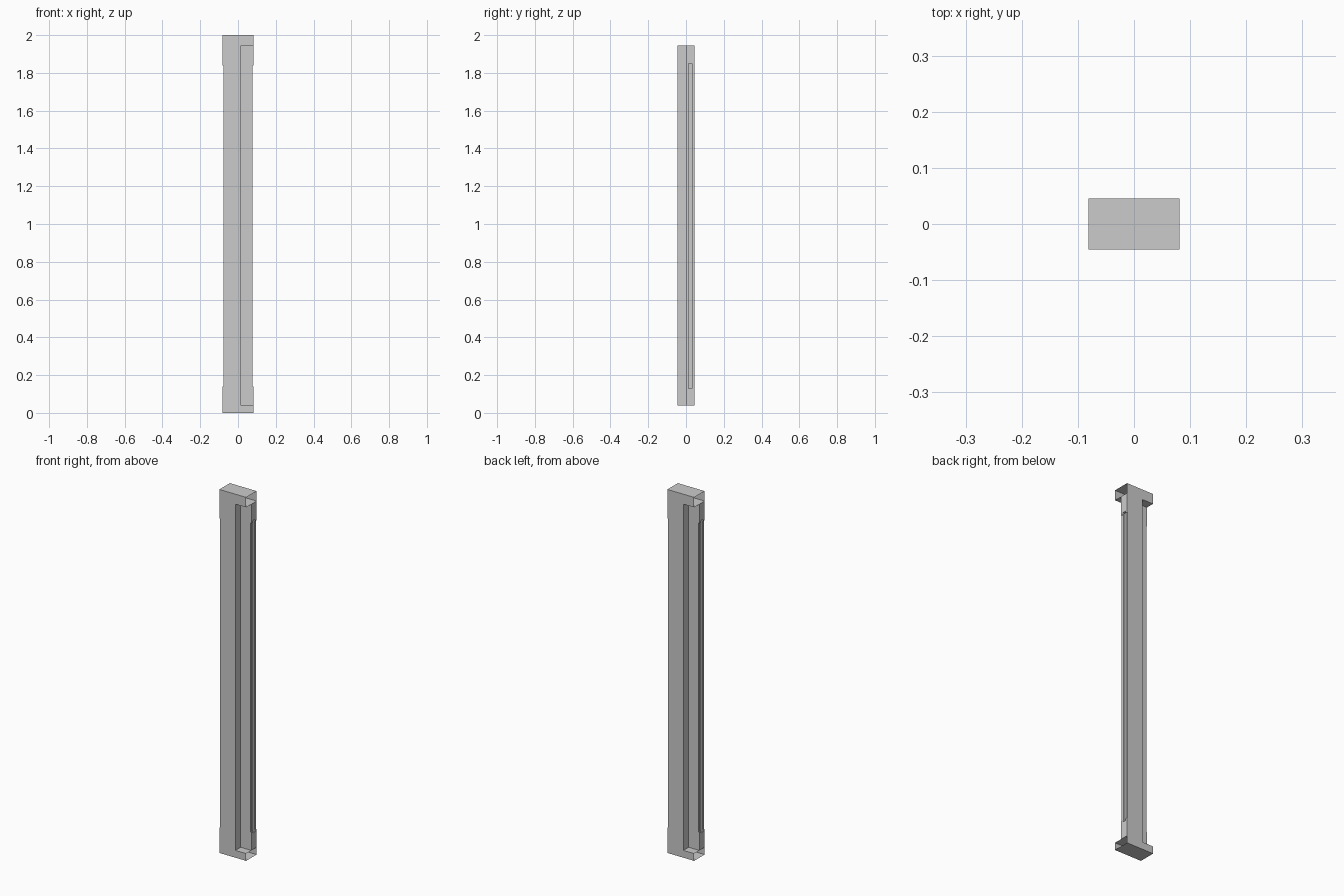
import bpy, bmesh
from math import pi
from mathutils import Matrix

if "Cube" in bpy.data.objects:
    bpy.data.objects.remove(bpy.data.objects["Cube"])

X, Y = 0.0815, 0.0455      # half width and half depth
Z0, Z1, ZT = 0.04, 1.945, 2.0


def new_object(name, bm):
    bmesh.ops.recalc_face_normals(bm, faces=bm.faces)
    me = bpy.data.meshes.new(name)
    bm.to_mesh(me)
    bm.free()
    ob = bpy.data.objects.new(name, me)
    bpy.context.collection.objects.link(ob)
    return ob


def prism(profile, y0, y1):
    """Closed x-z profile extruded along y."""
    bm = bmesh.new()
    face = bm.faces.new([bm.verts.new((x, y0, z)) for x, z in profile])
    out = bmesh.ops.extrude_face_region(bm, geom=[face])
    moved = [v for v in out["geom"] if isinstance(v, bmesh.types.BMVert)]
    bmesh.ops.translate(bm, verts=moved, vec=(0, y1 - y0, 0))
    return bm


def sleeve(name, z0, z1):
    """Four-sided cap, open at both x ends."""
    bm = bmesh.new()
    section = [(-Y, z0), (Y, z0), (Y, z1), (-Y, z1)]
    a = [bm.verts.new((-X, y, z)) for y, z in section]
    b = [bm.verts.new((X, y, z)) for y, z in section]
    for i in range(4):
        j = (i + 1) % 4
        bm.faces.new((a[i], a[j], b[j], b[i]))
    return new_object(name, bm)


# End caps
sleeve("bottom_cap", 0, Z0)
sleeve("top_cap", Z1, ZT)

# Two overlapping stiles, each with a relieved and grooved outer edge
relief = X - 0.004
outline = [(-X, Z0), (0.016, Z0), (0.016, Z1), (-X, Z1),
           (-X, 1.84), (-relief, 1.84), (-relief, 0.14), (-X, 0.14)]
groove = [(-X - 0.02, 0.13), (-relief + 0.01, 0.13),
          (-relief + 0.01, 1.85), (-X - 0.02, 1.85)]

for name, turn in (("front_stile", 0), ("back_stile", pi)):
    rot = Matrix.Rotation(turn, 4, "Z")
    stile = new_object(name, prism(outline, -Y, 0))
    cutter = new_object(name + "_groove_cutter", prism(groove, -0.032, -0.013))
    for ob in (stile, cutter):
        ob.data.transform(rot)
    cutter.hide_render = True
    cutter.hide_set(True)
    cut = stile.modifiers.new("edge_groove", "BOOLEAN")
    cut.operation = "DIFFERENCE"
    cut.solver = "EXACT"
    cut.object = cutter
